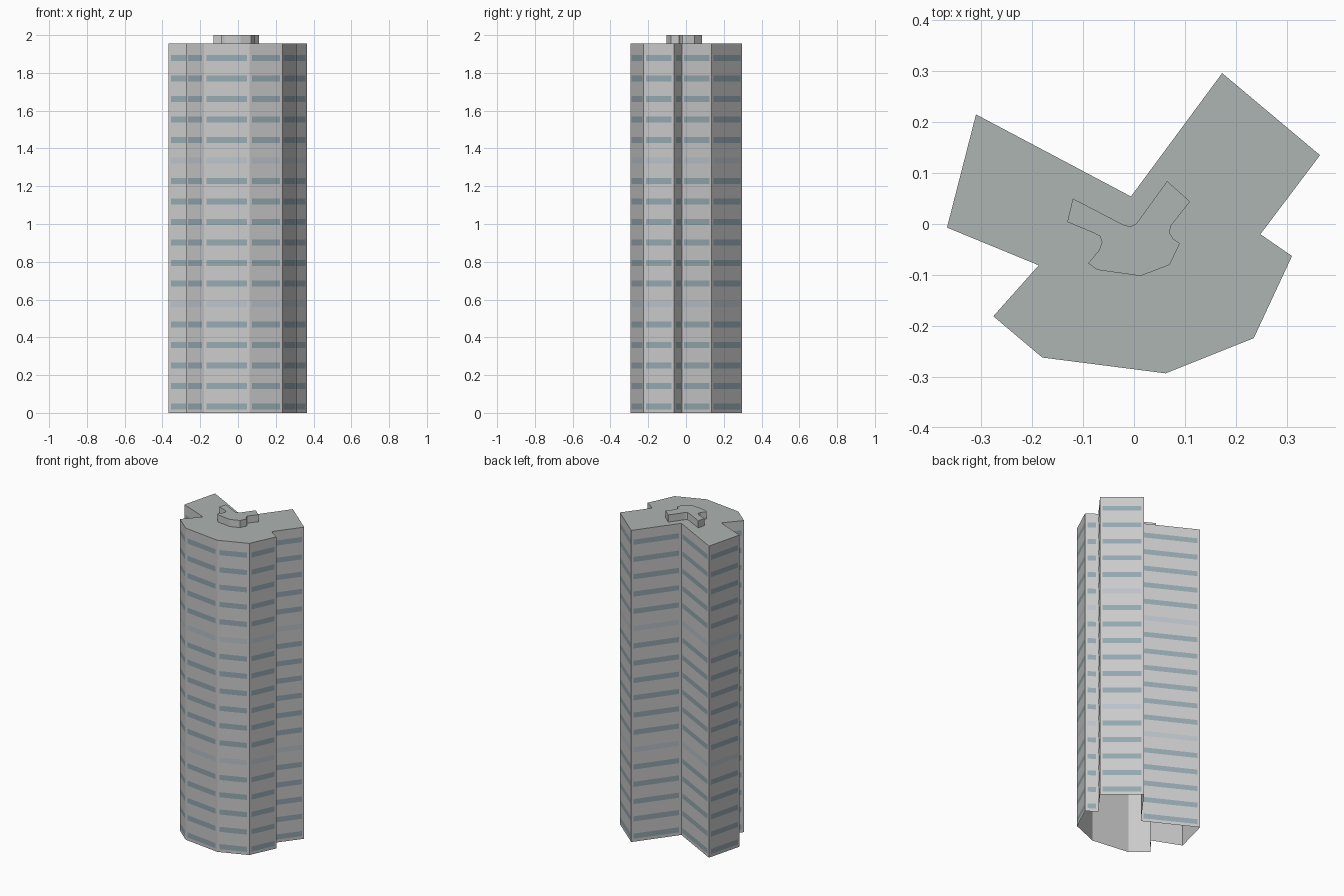
import bpy, bmesh
from mathutils import Vector

if "Cube" in bpy.data.objects:
    bpy.data.objects.remove(bpy.data.objects["Cube"])

ROOF_Z, TOP_Z = 1.955, 2.0

# Plan outlines, counter-clockwise seen from above
TOWER = [(-.367, -.007), (-.187, -.081), (-.276, -.181), (-.18, -.262),
         (.062, -.293), (.235, -.224), (.31, -.063), (.248, -.02),
         (.365, .135), (.173, .296), (-.006, .054), (-.31, .215)]
PLANT = [(-.131, .004), (-.078, -.018), (-.067, -.024), (-.063, -.035),
         (-.068, -.051), (-.09, -.077), (-.072, -.09), (.013, -.102),
         (.07, -.08), (.09, -.038), (.077, -.029), (.07, -.018),
         (.072, -.004), (.11, .044), (.065, .084), (.004, 0),
         (-.007, -.005), (-.02, -.002), (-.12, .05)]


def material(name, color):
    m = bpy.data.materials.new(name)
    m.diffuse_color = (*color, 1)
    m.use_nodes = True
    m.node_tree.nodes["Principled BSDF"].inputs["Base Color"].default_value = m.diffuse_color
    return m


wall = material("wall_grey", (.60, .60, .58))
roof = material("roof_grey", (.42, .46, .45))
glass = material("window_glass", (.30, .40, .44))
louvre = material("pale_louvre", (.50, .55, .60))


def finish(name, bm, mats):
    me = bpy.data.meshes.new(name)
    bm.to_mesh(me)
    bm.free()
    for m in mats:
        me.materials.append(m)
    ob = bpy.data.objects.new(name, me)
    bpy.context.collection.objects.link(ob)


def shell(name, outline, z0, z1):
    """Walls and flat roof, open underneath."""
    bm = bmesh.new()
    low = [bm.verts.new((x, y, z0)) for x, y in outline]
    high = [bm.verts.new((x, y, z1)) for x, y in outline]
    for i in range(len(outline)):
        j = (i + 1) % len(outline)
        bm.faces.new((low[i], low[j], high[j], high[i]))
    bm.faces.new(high).material_index = 1
    finish(name, bm, [wall, roof])


def window_bands(name, levels, mat, inset=.014, height=.032, gap=.001):
    """One thin strip per facade and storey, just proud of the wall."""
    bm = bmesh.new()
    for i, p in enumerate(TOWER):
        a, b = Vector((*p, 0)), Vector((*TOWER[(i + 1) % len(TOWER)], 0))
        d = (b - a).normalized()
        out = Vector((d.y, -d.x, 0)) * gap
        a, b = a + d * inset + out, b - d * inset + out
        for k in levels:
            z = .035 + k * .1085
            lo, hi = Vector((0, 0, z - height / 2)), Vector((0, 0, z + height / 2))
            bm.faces.new([bm.verts.new(v) for v in (a + lo, b + lo, b + hi, a + hi)])
    finish(name, bm, [mat])


# Tower body and rooftop plant room
shell("tower_body", TOWER, 0, ROOF_Z)
shell("rooftop_plant_room", PLANT, ROOF_Z, TOP_Z)

# Storey windows, with two paler service floors
SERVICE = (5, 12)
window_bands("windows", [k for k in range(18) if k not in SERVICE], glass)
window_bands("service_floor_louvres", SERVICE, louvre)
